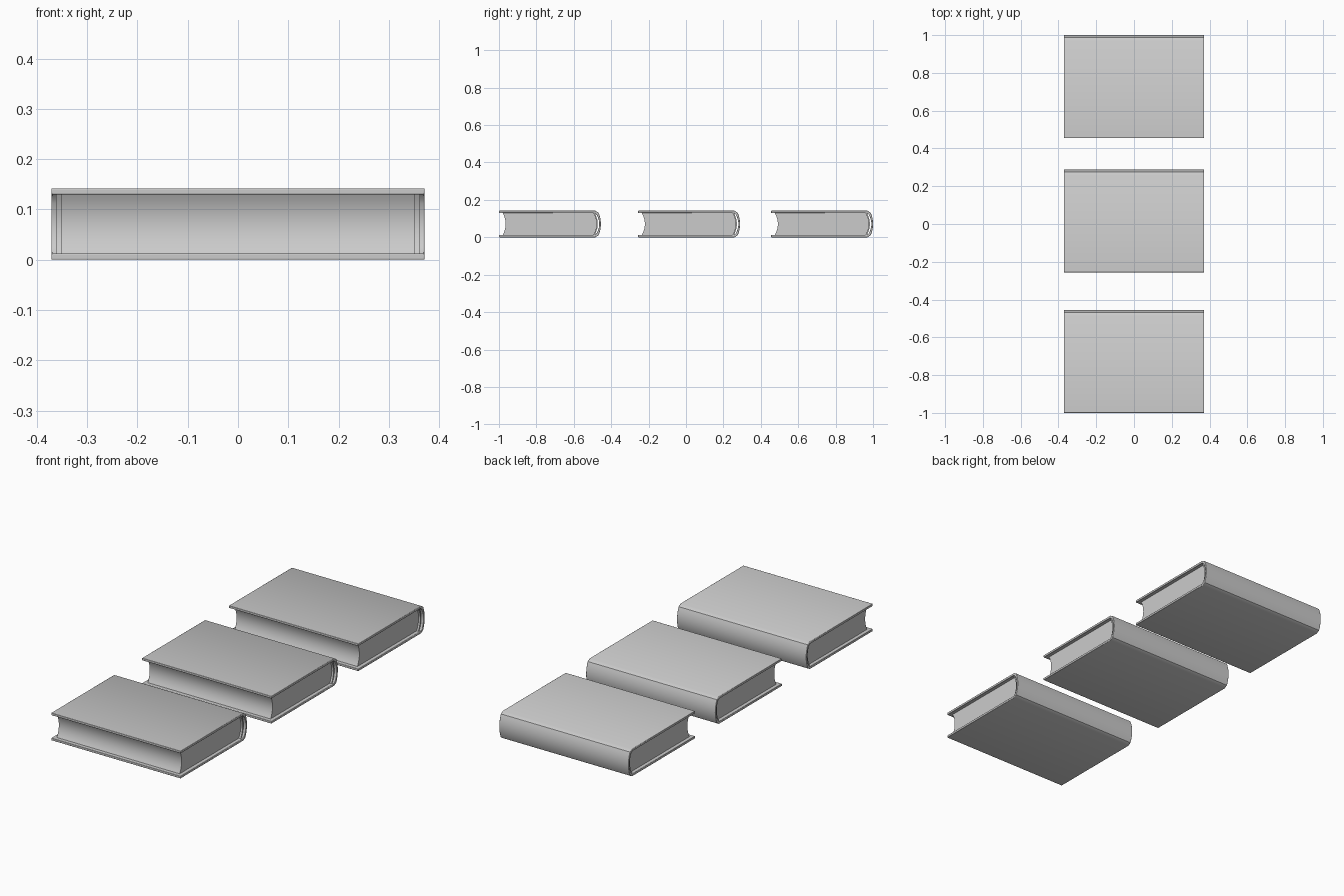
import bpy, bmesh, math

if "Cube" in bpy.data.objects:
    bpy.data.objects.remove(bpy.data.objects["Cube"])

H = 0.142          # closed book thickness
MID = H / 2
T = 0.012          # board thickness
LEN = 0.545        # fore edge to spine


def arc(y_mid, y_end, half, n=12):
    """Shallow curve from bottom to top: y_end at both ends, y_mid in the middle."""
    pts = []
    for i in range(n + 1):
        t = -1 + 2 * i / n
        pts.append((y_mid + (y_end - y_mid) * t * t, MID + half * t))
    return pts


def extrude_profile(name, pts, half_x, y, bevel=0.0):
    """Extrude a closed (y, z) profile along x, centred on x = 0."""
    bm = bmesh.new()
    face = bm.faces.new([bm.verts.new((-half_x, py, pz)) for py, pz in pts])
    ext = bmesh.ops.extrude_face_region(bm, geom=[face])
    verts = [v for v in ext["geom"] if isinstance(v, bmesh.types.BMVert)]
    bmesh.ops.translate(bm, verts=verts, vec=(2 * half_x, 0, 0))
    bmesh.ops.recalc_face_normals(bm, faces=bm.faces)
    me = bpy.data.meshes.new(name)
    bm.to_mesh(me)
    bm.free()
    ob = bpy.data.objects.new(name, me)
    ob.location.y = y
    bpy.context.collection.objects.link(ob)
    if bevel:
        mod = ob.modifiers.new("soft_edges", "BEVEL")
        mod.width = bevel
        mod.segments = 2
        mod.limit_method = "ANGLE"
        mod.angle_limit = math.radians(50)
    bpy.ops.object.select_all(action="DESELECT")
    bpy.context.view_layer.objects.active = ob
    ob.select_set(True)
    bpy.ops.object.shade_smooth_by_angle(angle=math.radians(35))
    return ob


def book(i, y):
    # cover: one C-shaped shell, two boards joined by a rounded spine
    def shell(d, half):
        lower = [(0, MID - half), (LEN - 0.030 - d * 0.3, MID - half)]
        upper = [(py, H - pz) for py, pz in reversed(lower)]
        return lower + arc(LEN - d, LEN - 0.013 - d, half - 0.010) + upper
    outer = shell(0, MID)
    inner = shell(0.009, MID - T)
    extrude_profile(f"cover_{i}", outer + inner[::-1], 0.371, y, 0.002)

    # page block: hollow fore edge, rounded back
    half = MID - T
    fore = arc(0.036, 0.020, half)
    back = arc(LEN - 0.023, LEN - 0.040, half)
    extrude_profile(f"pages_{i}", fore[::-1] + back, 0.352, y)

    # spine lining between the pages and the cover
    lin_in = arc(LEN - 0.024, LEN - 0.041, half)
    lin_out = arc(LEN - 0.017, LEN - 0.033, half)
    extrude_profile(f"spine_lining_{i}", lin_in[::-1] + lin_out, 0.362, y)


for i, y in enumerate((-1.0, -0.256, 0.455), 1):
    book(i, y)
